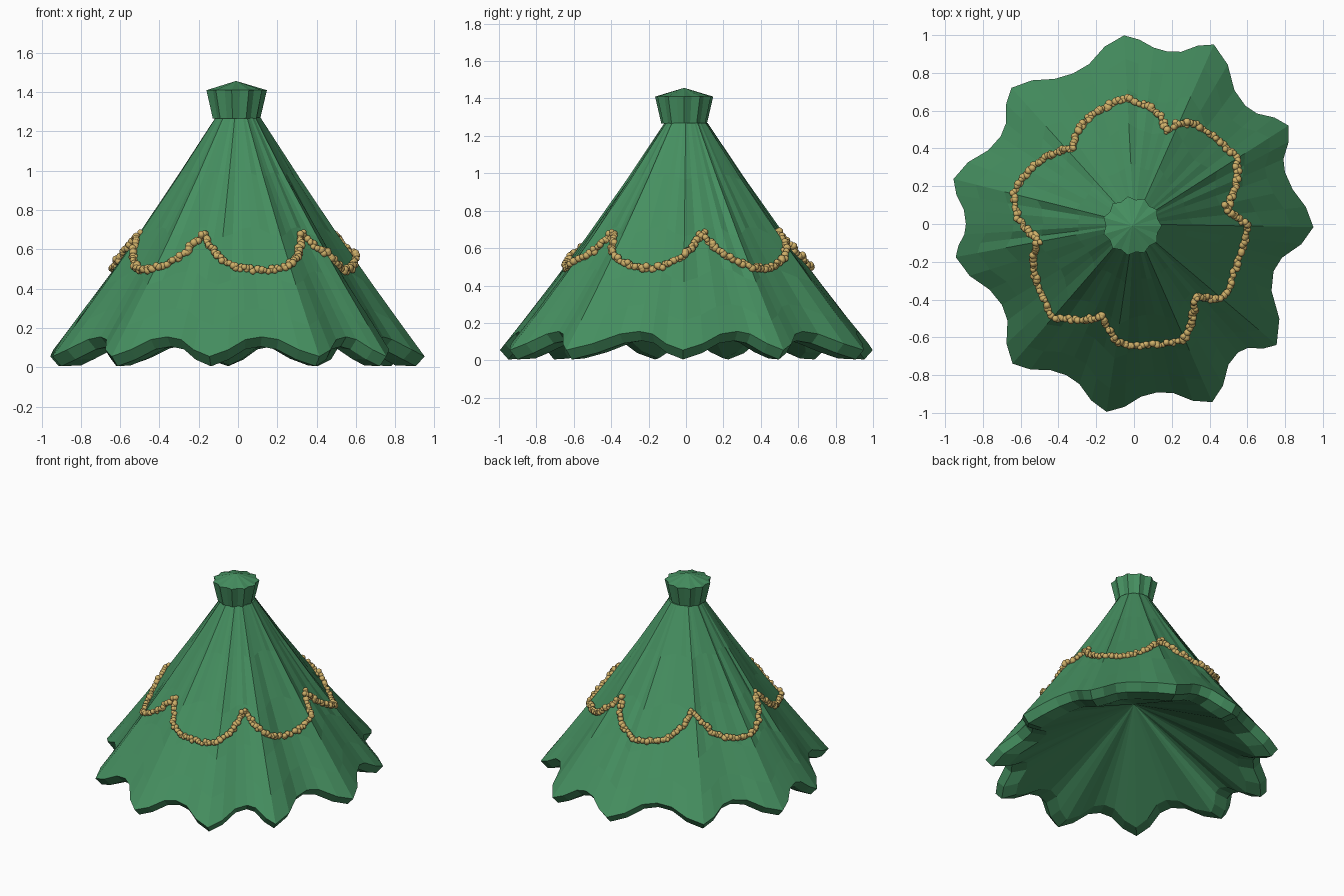
import bpy, bmesh, math, random
from mathutils import Vector, Matrix
from mathutils.bvhtree import BVHTree

random.seed(4)
cube = bpy.data.objects.get("Cube")
if cube:
    bpy.data.objects.remove(cube, do_unlink=True)


def material(name, rgb):
    m = bpy.data.materials.new(name)
    m.use_nodes = True
    m.diffuse_color = (*rgb, 1)
    bsdf = next(n for n in m.node_tree.nodes if n.type == 'BSDF_PRINCIPLED')
    bsdf.inputs["Base Color"].default_value = (*rgb, 1)
    return m


def finish(bm, name, mat, smooth=False):
    bmesh.ops.recalc_face_normals(bm, faces=bm.faces)
    for face in bm.faces:
        face.smooth = smooth
    mesh = bpy.data.meshes.new(name)
    bm.to_mesh(mesh)
    bm.free()
    mesh.materials.append(mat)
    obj = bpy.data.objects.new(name, mesh)
    bpy.context.collection.objects.link(obj)


def polar(angle, r, z):
    return Vector((r * math.cos(angle), r * math.sin(angle), z))


def loft(bm, rings, start, end):
    """Skin closed rings of points and close both ends as fans."""
    loops = [[bm.verts.new(p) for p in ring] for ring in rings]
    n = len(loops[0])
    for a, b in zip(loops, loops[1:]):
        for i in range(n):
            j = (i + 1) % n
            bm.faces.new((a[i], a[j], b[j], b[i]))
    for point, loop in ((start, loops[0]), (end, loops[-1])):
        apex = bm.verts.new(point)
        for i in range(n):
            bm.faces.new((apex, loop[i], loop[(i + 1) % n]))


green = material("fir green", (0.06, 0.275, 0.117))
gold = material("garland gold", (0.62, 0.43, 0.14))

# Hem outline: angle in degrees and radius of each tip and of the valley after it
TIPS = [(-1, .95), (32.5, .97), (66, 1.04), (93, 1.0), (132, .97), (166, .985),
        (190.5, .96), (229, .98), (261.7, 1.005), (293.7, 1.03), (319.7, .99)]
VALLEYS = [(19, .845), (46.6, .86), (79, .93), (112, .86), (146.7, .845), (180, .89),
           (211.5, .82), (245.8, .877), (277.7, .90), (309, .875), (341.3, .78)]
TOP_Z, TOP_R, MEAN_R = 1.27, .115, .92

# Columns of the skirt: pointed tips and rounded valleys
columns = []
count = len(TIPS)
for i in range(count):
    (ta, tr), (va, vr) = TIPS[i], VALLEYS[i]
    na, nr = TIPS[(i + 1) % count]
    if na < ta:
        na += 360
    for u, f in [(0, 0), (1 / 3, .34), (2 / 3, .86)]:
        columns.append((ta + (va - ta) * u, tr + (vr - tr) * f, f, u == 0))
    for u, f in [(0, 1), (1 / 3, .86), (2 / 3, .34)]:
        columns.append((va + (na - va) * u, nr + (vr - nr) * f, f, False))

# Skirt: folded cone whose lobes grow toward a thick scalloped hem, hollow below
rings = []
for t in (0, .25, .5, .7, .87, 1):
    ring = []
    for deg, r, f, ridge in columns:
        rim_z = .055 + .1 * f
        bulge = math.sin(math.pi * t)
        fold = (.016 if ridge else random.uniform(-.008, .006)) * bulge
        lobe_r = r + (MEAN_R - r) * (1 - t) * .55
        radius = TOP_R + (lobe_r - TOP_R) * t - .028 * bulge + fold
        ring.append(polar(math.radians(deg), radius, TOP_Z + (rim_z - TOP_Z) * t))
    rings.append(ring)
for inset, drop in ((.045, .05), (.15, .045)):
    rings.append([polar(math.radians(d), r - inset, .055 + .1 * f - drop)
                  for d, r, f, _ in columns])
bm = bmesh.new()
loft(bm, rings, start=(0, 0, TOP_Z), end=(0, 0, .48))
surface = BVHTree.FromBMesh(bm)
finish(bm, "skirt", green)

# Flared, fluted cap with a shallow peak
bm = bmesh.new()
cap = []
for z, r, flute in ((1.265, .118, .005), (1.41, .148, .009)):
    ring = []
    for k in range(count * 2):
        angle = math.pi * k / count
        wave = flute if k % 2 == 0 else -flute
        ring.append(polar(angle, r + wave, z) + Vector((-.01, -.01, 0)))
    cap.append(ring)
loft(bm, cap, start=(-.01, -.01, 1.265), end=(-.01, -.01, 1.457))
finish(bm, "cap", green)

# Garland: six swags of clustered beads draped on the skirt
SWAGS, FIRST = 6, 10


def swag_point(s):
    u = 2 * (s % 1) - 1
    z = .495 + .19 * abs(u) ** 2.3
    angle = math.radians(FIRST + 360 / SWAGS * s)
    outward = polar(angle, 1, 0)
    hit = surface.ray_cast(polar(angle, 2, z), -outward)[0]
    return hit + outward * .012


path = [swag_point(k / 200) for k in range(SWAGS * 200 + 1)]
bm = bmesh.new()
spacing, travelled = .0105, 0
for a, b in zip(path, path[1:]):
    travelled += (b - a).length
    while travelled > spacing:
        travelled -= spacing
        jitter = Vector([random.uniform(-.01, .01) for _ in range(3)])
        spin = Matrix.Rotation(random.uniform(0, math.tau), 4, 'X')
        bmesh.ops.create_icosphere(bm, subdivisions=2,
                                   radius=random.uniform(.014, .021),
                                   matrix=Matrix.Translation(b + jitter) @ spin)
finish(bm, "garland", gold, smooth=True)
